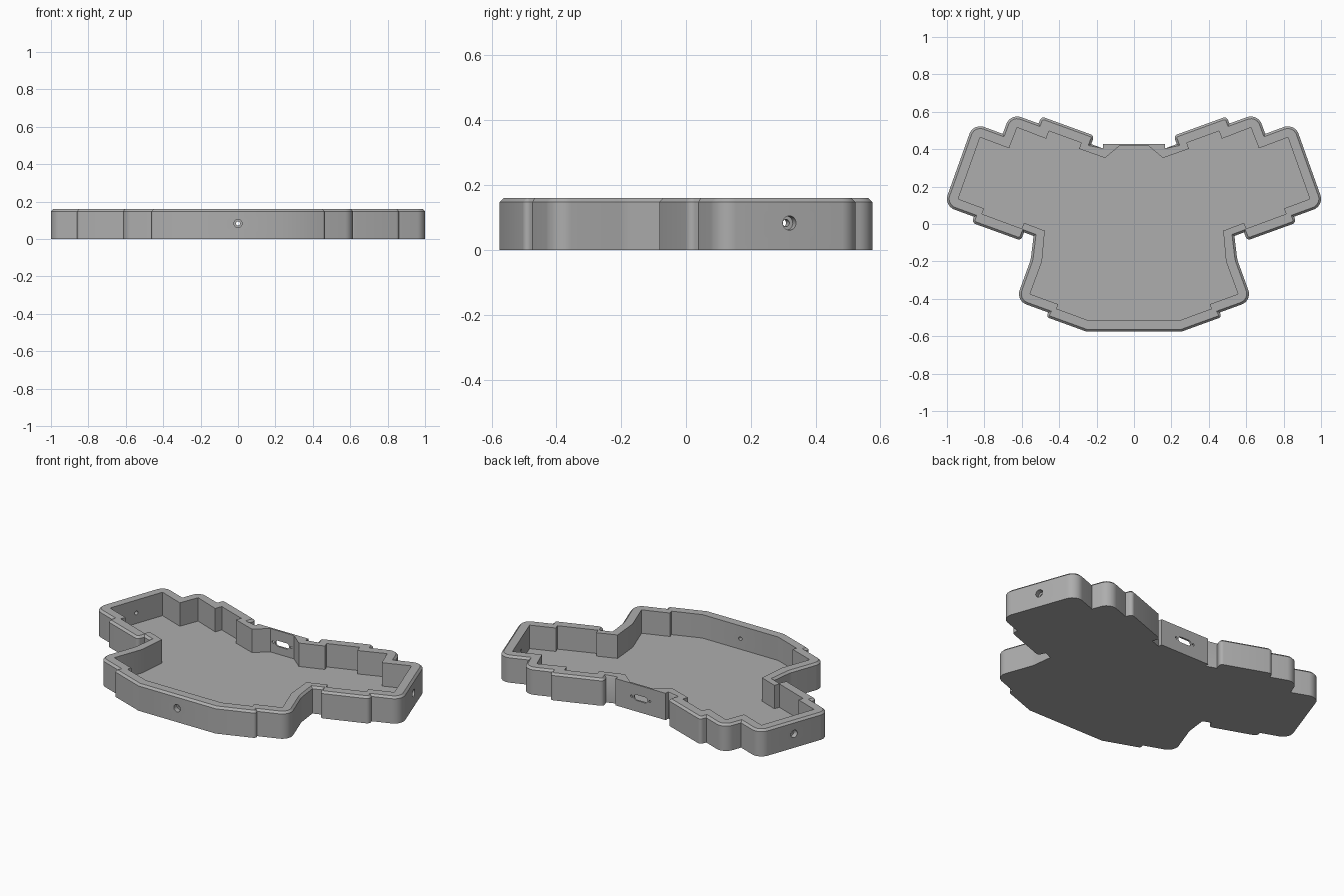
import bpy, bmesh, math
from mathutils import Vector

cube = bpy.data.objects.get("Cube")
if cube:
    bpy.data.objects.remove(cube)

HEIGHT, FLOOR, CHAMFER = 0.16, 0.02, 0.012
HOLE_Z = 0.083
TILT = math.radians(20)

grey = bpy.data.materials.new("matte grey")
grey.use_nodes = True
grey.diffuse_color = (0.42, 0.42, 0.42, 1)
grey.node_tree.nodes["Principled BSDF"].inputs["Base Color"].default_value = (0.42, 0.42, 0.42, 1)


def rounded(half_outline):
    """Closed mirrored outline from right-half corners (x, y, radius)."""
    corners = half_outline + [(-x, y, r) for x, y, r in reversed(half_outline)]
    out = []
    for i, (x, y, r) in enumerate(corners):
        p = Vector((x, y))
        if r == 0:
            out.append(p)
            continue
        a = (Vector(corners[i - 1][:2]) - p).normalized()
        b = (Vector(corners[(i + 1) % len(corners)][:2]) - p).normalized()
        half = a.angle(b) / 2
        centre = p + (a + b).normalized() * (r / math.sin(half))
        start = p + a * (r / math.tan(half)) - centre
        end = p + b * (r / math.tan(half)) - centre
        for k in range(7):
            out.append(centre + start.lerp(end, k / 6).normalized() * r)
    return out


def shrink(outline, distance):
    """Move a clockwise outline inward, leaving the flat port panel in place."""
    out = []
    for i, p in enumerate(outline):
        d1 = (p - outline[i - 1]).normalized()
        d2 = (outline[(i + 1) % len(outline)] - p).normalized()
        n1, n2 = Vector((d1.y, -d1.x)), Vector((d2.y, -d2.x))
        panel = abs(p.x) < 0.17 and p.y > 0
        out.append(p if panel else p + (n1 + n2) * (distance / (1 + n1.dot(n2))))
    return out


def at_height(outline, z):
    return [(p.x, p.y, z) for p in outline]


def loft(name, rings):
    """Closed solid through matching rings of points."""
    bm = bmesh.new()
    loops = [[bm.verts.new(co) for co in ring] for ring in rings]
    bm.faces.new(loops[0])
    bm.faces.new(loops[-1])
    for low, high in zip(loops, loops[1:]):
        for i in range(len(low)):
            bm.faces.new((low[i - 1], low[i], high[i], high[i - 1]))
    bmesh.ops.recalc_face_normals(bm, faces=bm.faces[:])
    if bm.calc_volume(signed=True) < 0:
        bmesh.ops.reverse_faces(bm, faces=bm.faces[:])
    mesh = bpy.data.meshes.new(name)
    bm.to_mesh(mesh)
    bm.free()
    mesh.materials.append(grey)
    obj = bpy.data.objects.new(name, mesh)
    bpy.context.scene.collection.objects.link(obj)
    return obj


def drill(name, x, y, angle, radius, depth):
    """Round cutter lying flat, pointing along angle."""
    along = Vector((math.cos(angle), math.sin(angle), 0))
    across = Vector((-along.y, along.x, 0))
    centre = Vector((x, y, HOLE_Z))
    turns = [math.tau * k / 24 for k in range(24)]
    ring = [centre + across * (radius * math.cos(t)) + Vector((0, 0, radius * math.sin(t)))
            for t in turns]
    return loft(name, [[p + along * (s * depth / 2) for p in ring] for s in (-1, 1)])


# Outer shell, from the back centre round to the front, with a chamfered rim
outer = rounded([
    (0.165, 0.428, 0), (0.166, 0.404, 0), (0.229, 0.427, 0),
    (0.212, 0.472, 0.02), (0.495, 0.575, 0.02), (0.51, 0.537, 0),
    (0.661, 0.592, 0.06), (0.702, 0.482, 0), (0.859, 0.54, 0.06),
    (1.017, 0.098, 0.06), (0.856, 0.039, 0), (0.868, 0.007, 0.022),
    (0.605, -0.088, 0.02), (0.588, -0.045, 0), (0.537, -0.064, 0),
    (0.552, -0.19, 0.15), (0.632, -0.41, 0.06), (0.458, -0.473, 0),
    (0.47, -0.497, 0.016), (0.255, -0.575, 0)])
case = loft("tray_case", [at_height(outer, 0), at_height(outer, HEIGHT - CHAMFER),
                          at_height(shrink(outer, CHAMFER), HEIGHT)])

# Open cavity
inner = rounded([
    (0.078, 0.417, 0), (0.155, 0.353, 0), (0.294, 0.402, 0),
    (0.282, 0.434, 0), (0.455, 0.497, 0), (0.47, 0.456, 0),
    (0.625, 0.516, 0), (0.668, 0.405, 0), (0.823, 0.463, 0),
    (0.94, 0.134, 0), (0.802, 0.083, 0), (0.813, 0.054, 0),
    (0.60, -0.025, 0), (0.588, 0.006, 0), (0.477, -0.036, 0),
    (0.492, -0.2, 0), (0.556, -0.374, 0), (0.405, -0.429, 0),
    (0.414, -0.453, 0), (0.25, -0.513, 0)])
cutters = [loft("cavity_cutter", [at_height(inner, FLOOR), at_height(inner, HEIGHT + 0.1)])]

# Counterbored screw holes through both side walls and the front
for x, y, angle in ((0.938, 0.319, TILT), (-0.938, 0.319, math.pi - TILT),
                    (0, -0.575, -math.pi / 2)):
    cutters.append(drill("screw_sink_cutter", x, y, angle, 0.022, 0.06))
    cutters.append(drill("screw_bore_cutter", x, y, angle, 0.011, 0.2))

# Rounded port slot with two small screw holes in the back panel
slot = []
for side in (1, -1):
    for k in range(9):
        t = side * -math.pi / 2 + math.pi * k / 8
        slot.append((side * 0.028 + 0.017 * math.cos(t), HOLE_Z + 0.017 * math.sin(t)))
cutters.append(loft("port_cutter", [[(x, y, z) for x, z in slot] for y in (0.38, 0.48)]))
for x in (0.06, -0.06):
    cutters.append(drill("port_screw_cutter", x, 0.42, math.pi / 2, 0.007, 0.08))

# Cut everything out of the shell, with the first solver that makes the cut
bpy.ops.object.select_all(action='DESELECT')
bpy.context.view_layer.objects.active = case
case.select_set(True)
for cutter in cutters:
    cutter.hide_render = True
    before = len(case.data.polygons)
    cut = case.modifiers.new("cut", 'BOOLEAN')
    cut.operation, cut.object = 'DIFFERENCE', cutter
    for solver in ('EXACT', 'MANIFOLD', 'FLOAT'):
        cut.solver = solver
        bpy.context.view_layer.update()
        result = case.evaluated_get(bpy.context.evaluated_depsgraph_get())
        if len(result.data.polygons) > before:
            break
    bpy.ops.object.modifier_apply(modifier=cut.name)
for cutter in cutters:
    bpy.data.objects.remove(cutter)
bpy.ops.object.shade_smooth_by_angle(angle=math.radians(30))
